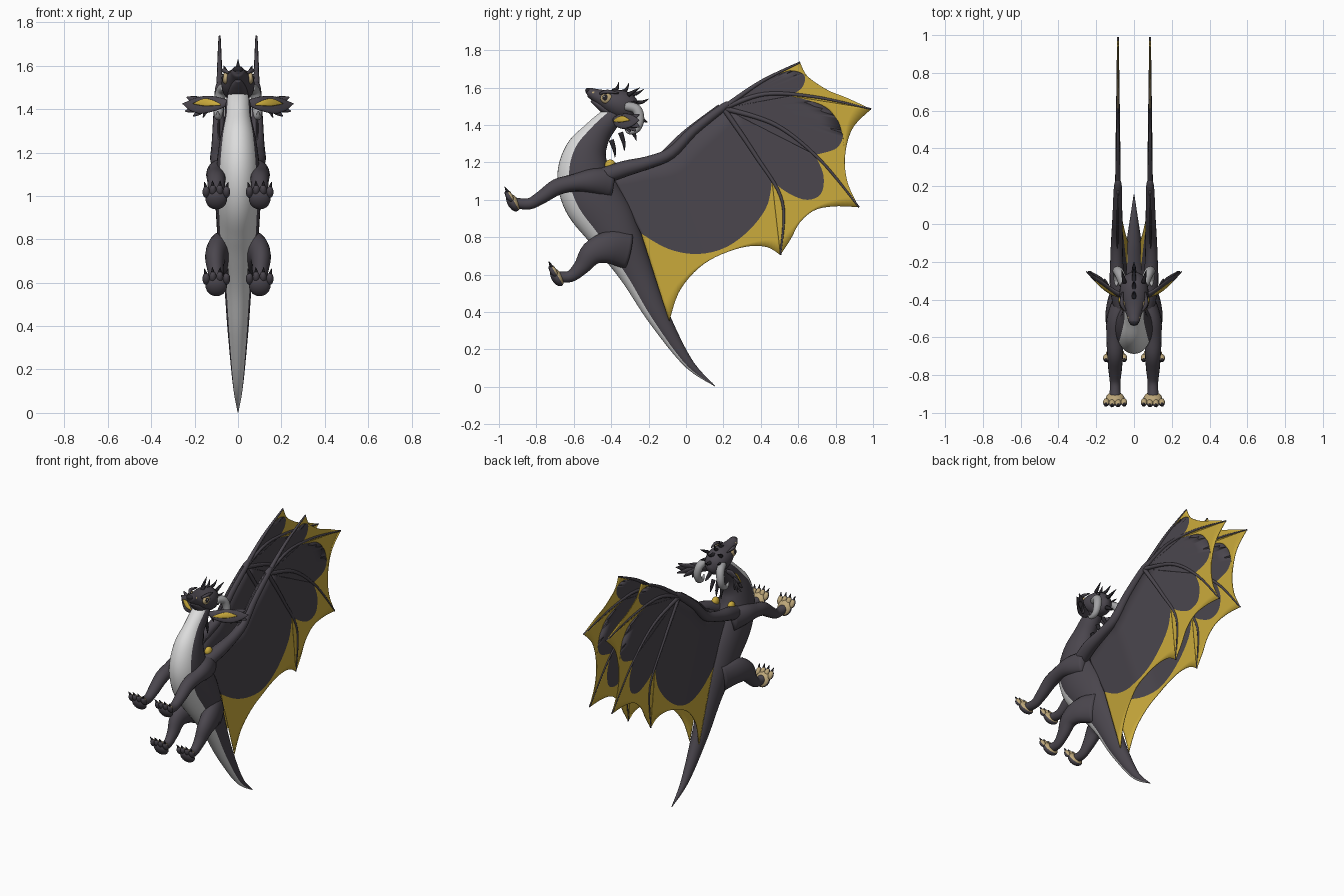
import bpy, bmesh, math
from mathutils import Vector, Matrix

old = bpy.data.objects.get("Cube")
if old:
    bpy.data.objects.remove(old, do_unlink=True)


def material(name, r, g, b):
    m = bpy.data.materials.new(name)
    m.use_nodes = True
    m.diffuse_color = (r, g, b, 1)
    node = m.node_tree.nodes["Principled BSDF"]
    node.inputs["Base Color"].default_value = (r, g, b, 1)
    node.inputs["Roughness"].default_value = 0.7
    return m


CHARCOAL = material("charcoal hide", .07, .062, .076)
GOLD = material("gold membrane", .6, .41, .045)
PALE = material("pale belly", .72, .72, .72)
TAN = material("tan pads", .5, .38, .19)
GREY = material("grey horn", .36, .36, .37)
BLACK = material("dark claw", .022, .02, .025)


def finish(bm, name, mats, mirror=False, thickness=0):
    mesh = bpy.data.meshes.new(name)
    bmesh.ops.recalc_face_normals(bm, faces=bm.faces)
    bm.to_mesh(mesh)
    bm.free()
    for m in mats:
        mesh.materials.append(m)
    for p in mesh.polygons:
        p.use_smooth = True
    ob = bpy.data.objects.new(name, mesh)
    bpy.context.collection.objects.link(ob)
    if thickness:
        mod = ob.modifiers.new("thickness", "SOLIDIFY")
        mod.thickness, mod.offset = thickness, 0
    if mirror:
        ob.modifiers.new("mirror", "MIRROR")
    return ob


def smooth_path(points, count):
    """Resample control points (any dimension) along a Catmull-Rom spline."""
    last, out = len(points) - 1, []
    for i in range(count + 1):
        u = i / count * last
        k = min(int(u), last - 1)
        t = u - k
        a, b, c, d = (points[max(0, min(last, k + j))] for j in (-1, 0, 1, 2))
        out.append([q + .5 * t * (r - p + t * (2*p - 5*q + 4*r - s + t * (3*(q - r) + s - p)))
                    for p, q, r, s in zip(a, b, c, d)])
    return out


def loft(name, points, mats, mirror=False, side=(1, 0, 0), count=24, sides=16, belly=None):
    """Tapered tube; each point is x, y, z, radius along side, radius across."""
    rows = smooth_path(points, count)
    centres = [Vector(r[:3]) for r in rows]
    bm, rings = bmesh.new(), []
    for i, r in enumerate(rows):
        tangent = (centres[min(i + 1, count)] - centres[max(i - 1, 0)]).normalized()
        s = Vector(side)
        s = (s - tangent * s.dot(tangent)).normalized()
        d = tangent.cross(s)
        rx, rd = max(r[3], .001), max(r[-1], .001)
        rings.append([bm.verts.new(centres[i] + s * rx * math.cos(a) + d * rd * math.sin(a))
                      for a in (math.tau * k / sides for k in range(sides))])
    for lower, upper in zip(rings, rings[1:]):
        for k in range(sides):
            n = (k + 1) % sides
            f = bm.faces.new((lower[k], lower[n], upper[n], upper[k]))
            if belly is not None and math.sin(math.tau * (k + .5) / sides) > belly:
                f.material_index = 1
    bm.faces.new(rings[0])
    bm.faces.new(rings[-1])
    return finish(bm, name, mats, mirror)


def ball(name, centre, size, mats, axes=None, rule=None, mirror=True):
    """Ellipsoid, optionally turned to given axes; rule picks second-colour faces."""
    turn = Matrix(axes).transposed().to_4x4() if axes else Matrix.Identity(4)
    bm = bmesh.new()
    bmesh.ops.create_uvsphere(bm, u_segments=18, v_segments=12, radius=1,
                              matrix=Matrix.Translation(centre) @ turn @ Matrix.Diagonal((*size, 1)))
    if rule:
        bm.normal_update()
        for f in bm.faces:
            f.material_index = int(rule(f.normal))
    return finish(bm, name, mats, mirror)


def spike(name, base, tip, radius, mat, mirror=False, bend=(0, 0, 0)):
    a, b = Vector(base), Vector(tip)
    mid = (a + b) / 2 + Vector(bend)
    loft(name, [(*a, radius), (*mid, radius * .65), (*b, .001)], [mat], mirror, count=6, sides=8)


# Neck, torso and tail in one sweep with a pale front
loft("body", [(0, -.38, 1.46, .05, .05), (0, -.42, 1.42, .058, .062), (0, -.48, 1.35, .063, .078),
              (0, -.535, 1.25, .085, .115), (0, -.545, 1.13, .1, .145), (0, -.5, 1.01, .105, .16),
              (0, -.42, .89, .1, .15), (0, -.35, .77, .09, .125), (0, -.26, .6, .065, .09),
              (0, -.15, .38, .048, .06), (0, .01, .13, .024, .027), (0, .155, .004, .002, .002)],
     [CHARCOAL, PALE], count=60, sides=32, belly=.55)

# Head, jaw and nose
loft("head", [(0, -.255, 1.47, .015, .02), (0, -.285, 1.48, .055, .06), (0, -.34, 1.505, .075, .078),
              (0, -.4, 1.525, .073, .066), (0, -.45, 1.545, .052, .045), (0, -.49, 1.562, .036, .033),
              (0, -.52, 1.575, .028, .024), (0, -.535, 1.575, .006, .006)], [CHARCOAL], sides=24)
loft("jaw", [(0, -.36, 1.46, .05, .03), (0, -.42, 1.48, .045, .03), (0, -.47, 1.51, .032, .02),
             (0, -.505, 1.533, .012, .01)], [CHARCOAL])
ball("nose", (0, -.522, 1.583), (.024, .017, .016), [BLACK], mirror=False)
ball("nostril_patch", (.026, -.495, 1.572), (.008, .011, .009), [TAN])

# Eyes
ball("eye_patch", (.056, -.425, 1.542), (.017, .033, .028), [TAN])
ball("eye_pupil", (.068, -.432, 1.546), (.008, .015, .016), [BLACK])
ball("eye_glint", (.074, -.438, 1.552), (.004, .005, .005), [PALE])
loft("brow", [(.045, -.46, 1.568, .006), (.065, -.42, 1.578, .011), (.06, -.36, 1.57, .004)],
     [CHARCOAL], True, count=8, sides=8)

# Curled horns behind the cheeks
loft("curled_horn", [(.055, -.32, 1.5, .024), (.075, -.265, 1.485, .026), (.088, -.248, 1.43, .025),
                     (.09, -.265, 1.38, .021), (.092, -.305, 1.365, .014), (.094, -.33, 1.39, .003)],
     [GREY], True)

# Frilled ears: broad leaf, gold inner streak and scalloped lobes
lean = (-.15, .3, .95)
loft("ear", [(.05, -.38, 1.43, .015, .012), (.1, -.365, 1.425, .034, .012), (.16, -.325, 1.42, .043, .01),
             (.21, -.285, 1.42, .03, .007), (.255, -.25, 1.425, .002, .002)], [CHARCOAL], True, lean)
loft("ear_inner", [(.08, -.386, 1.42, .003, .004), (.12, -.368, 1.428, .014, .005),
                   (.16, -.34, 1.432, .018, .005), (.205, -.302, 1.425, .002, .003)],
     [GOLD], True, lean, count=12)
for i, (x, y, z) in enumerate([(.235, -.25, 1.455), (.242, -.25, 1.39), (.205, -.27, 1.368), (.16, -.3, 1.362)]):
    loft(f"ear_lobe_{i}", [(.13, -.335, 1.42, .01, .005), ((x + .14) / 2, (y - .32) / 2, (z + 1.42) / 2, .022, .007),
                           (x, y, z, .004, .003)], [CHARCOAL], True, lean, count=10, sides=10)

# Spines along the head crest and nape
crest = [(-.39, 1.58, -.36, 1.63), (-.35, 1.57, -.305, 1.625), (-.32, 1.56, -.225, 1.592),
         (-.285, 1.52, -.2, 1.54), (-.265, 1.45, -.205, 1.415), (-.3, 1.39, -.265, 1.315),
         (-.35, 1.36, -.33, 1.26), (-.4, 1.32, -.38, 1.225)]
for i, (y, z, ty, tz) in enumerate(crest):
    spike(f"crest_spine_{i}", (0, y, z), (0, ty, tz), .014, BLACK, bend=(0, .008, -.008))
for i, (z, tz) in enumerate([(1.56, 1.6), (1.51, 1.53)]):
    spike(f"cheek_spine_{i}", (.05, -.31, z), (.065, -.245, tz), .012, BLACK, True)

# Legs
loft("front_leg", [(.06, -.4, 1.09, .05, .08), (.092, -.5, 1.1, .052, .066), (.1, -.6, 1.09, .046, .046),
                   (.1, -.69, 1.068, .042, .044), (.1, -.77, 1.015, .036, .036),
                   (.1, -.84, .978, .028, .03), (.1, -.92, .985, .03, .028)], [CHARCOAL], True)
loft("hind_leg", [(.05, -.31, .73, .05, .1), (.085, -.41, .745, .055, .088), (.105, -.5, .715, .047, .066),
                  (.102, -.56, .64, .035, .043), (.1, -.62, .59, .028, .031),
                  (.1, -.69, .59, .03, .028)], [CHARCOAL], True)

# Paws: tan soles face forward, toes fan upward and end in claws
UP, SOLE = Vector((0, -.5, .866)), Vector((0, -.866, -.5))
FRAME = [(1, 0, 0), UP, -SOLE]


def faces_sole(normal):
    return normal.dot(SOLE) > .3


for label, y, z in [("front", -.925, .985), ("hind", -.69, .585)]:
    heel = Vector((.1, y, z))
    ball(label + "_paw", heel, (.05, .052, .03), [CHARCOAL, TAN], FRAME, faces_sole)
    for i in range(4):
        fan = (i - 1.5) / 1.5
        reach = .05 - .012 * abs(fan)
        toe = heel + UP * reach + Vector((fan * .047, 0, 0))
        ball(f"{label}_toe_{i}", toe, (.017, .03, .018), [CHARCOAL, TAN], FRAME, faces_sole)
        root = toe + UP * .018 - SOLE * .004
        spike(f"{label}_claw_{i}", root, root + UP * .033 + Vector((fan * .008, 0, 0)), .009, BLACK, True)


# Wings
def wing_point(y, z):
    out = min(1, max(0, (y + .09 + .38 * (z - .36)) / .35))
    return Vector((.035 + .05 * out, y, z))


# Each panel: inner curve, edge of the dark lobe, outer scalloped edge
WRIST = (.2, 1.49)
panels = [
    ([WRIST, WRIST],
     [(.47, 1.665), (.58, 1.695), (.635, 1.66), (.62, 1.6), (.56, 1.555)],
     [(.61, 1.735), (.65, 1.66), (.75, 1.59), (.86, 1.545), (.99, 1.485)]),
    ([WRIST, WRIST],
     [(.56, 1.555), (.74, 1.5), (.835, 1.38), (.81, 1.28), (.69, 1.24)],
     [(.99, 1.485), (.89, 1.38), (.85, 1.23), (.865, 1.09), (.925, .96)]),
    ([WRIST, WRIST],
     [(.69, 1.24), (.735, 1.13), (.72, 1.03), (.64, 1), (.54, 1.04), (.46, 1.1)],
     [(.925, .96), (.8, .965), (.69, .945), (.61, .88), (.56, .79), (.505, .705)]),
    ([WRIST, (.02, 1.36), (-.1, 1.24), (-.25, 1.2), (-.4, 1.14)],
     [(.46, 1.1), (.43, .96), (.33, .83), (.2, .74), (.05, .71), (-.1, .74), (-.24, .82)],
     [(.505, .705), (.42, .75), (.28, .74), (.1, .66), (-.03, .52), (-.09, .35)])]
STEPS, RUNGS = 28, 5
for number, curves in enumerate(panels):
    inner, lobe, edge = (smooth_path(c, STEPS) for c in curves)
    bm, rows = bmesh.new(), []
    for j in range(2 * RUNGS + 1):
        a, b = (inner, lobe) if j <= RUNGS else (lobe, edge)
        t = j / RUNGS if j <= RUNGS else j / RUNGS - 1
        rows.append([bm.verts.new(wing_point(*Vector(p).lerp(Vector(q), t))) for p, q in zip(a, b)])
    for j, (r, s) in enumerate(zip(rows, rows[1:])):
        for k in range(STEPS):
            bm.faces.new((r[k], r[k + 1], s[k + 1], s[k])).material_index = int(j >= RUNGS)
    bmesh.ops.remove_doubles(bm, verts=bm.verts, dist=.0001)
    finish(bm, f"wing_panel_{number}", [CHARCOAL, GOLD], True, .004)

# Wing arm, finger struts and the gold fold at the shoulder
loft("wing_arm", [(.06, -.46, 1.12, .045), (.085, -.33, 1.165, .043), (.092, -.2, 1.2, .034),
                  (.09, -.08, 1.25, .031), (.088, .04, 1.37, .026), (.085, .2, 1.495, .021),
                  (.085, .24, 1.52, .006)], [CHARCOAL], True)
fingers = [[WRIST, (.4, 1.63), (.61, 1.735)],
           [WRIST, (.42, 1.565), (.69, 1.55), (.99, 1.485)],
           [WRIST, (.48, 1.4), (.72, 1.21), (.925, .96)],
           [WRIST, (.37, 1.24), (.515, .99), (.505, .705)]]
for i, path in enumerate(fingers):
    size = len(path) - 1
    loft(f"wing_finger_{i}", [(*wing_point(*p), .015 - .01 * k / size) for k, p in enumerate(path)],
         [CHARCOAL], True, sides=8)
loft("wing_front_web", [(.088, -.12, 1.24, .006, .02), (.088, .0, 1.355, .006, .02), (.085, .18, 1.5, .006, .012)],
     [CHARCOAL], True, count=10, sides=8)
ball("shoulder_fold", (.06, -.405, 1.185), (.022, .03, .03), [GOLD])
